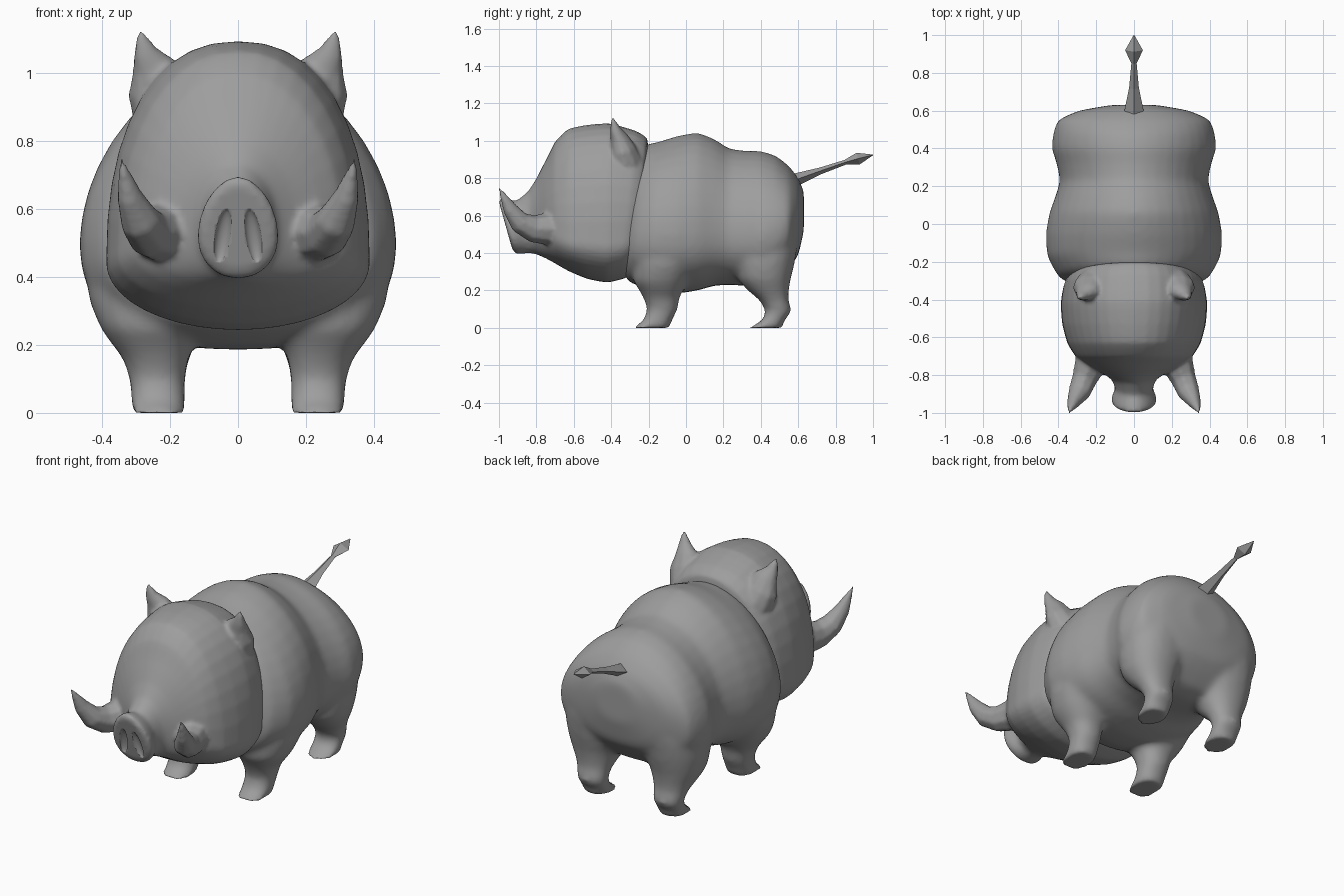
import bpy, bmesh, math
from mathutils import Vector, Matrix

if "Cube" in bpy.data.objects:
    bpy.data.objects.remove(bpy.data.objects["Cube"])

# Dark grey hide shared by every part
hide = bpy.data.materials.new("grey_hide")
hide.diffuse_color = (.34, .34, .34, 1)
hide.use_nodes = True
hide.node_tree.nodes["Principled BSDF"].inputs["Base Color"].default_value = hide.diffuse_color


def sgnpow(v, e):
    return math.copysign(abs(v) ** e, v)


def refine(st, steps=4):
    """In-between stations, halfway from straight chords to a Catmull-Rom curve."""
    out = []
    for k in range(len(st) - 1):
        quad = [st[max(k - 1, 0)], st[k], st[k + 1], st[min(k + 2, len(st) - 1)]]
        for j in range(steps):
            t = j / steps
            out.append(tuple(
                .25 * (2 * b + (c - a) * t + (2 * a - 5 * b + 4 * c - d) * t * t + (3 * b - a - 3 * c + d) * t ** 3)
                + .5 * (b + (c - b) * t) for a, b, c, d in zip(*quad)))
    return out + [st[-1]]


def loft(bm, rings):
    """Skin a list of equal-length point rings and cap both ends."""
    vs = [[bm.verts.new(p) for p in r] for r in rings]
    n = len(vs[0])
    for a, b in zip(vs, vs[1:]):
        for i in range(n):
            j = (i + 1) % n
            bm.faces.new((a[i], a[j], b[j], b[i]))
    bm.faces.new(vs[0])
    bm.faces.new(vs[-1])


def cross_section(y, top, bottom, mid, w, lean=0.0, up=1.87, low=2.4, n=40):
    """Upright egg-shaped ring; lean pushes the upper part forward."""
    pts = []
    for i in range(n):
        a = 2 * math.pi * i / n
        c, s = math.cos(a), math.sin(a)
        e = 2 / (up if s > 0 else low)
        h = top - mid if s > 0 else mid - bottom
        z = mid + sgnpow(s, e) * h
        pts.append(Vector((w * sgnpow(c, e), y - lean * (z - mid), z)))
    return pts


def leg_section(z, x0, x1, y0, y1, side, n=20):
    """Level oval ring given by its x and y limits."""
    cx, cy, rx, ry = (x0 + x1) / 2, (y0 + y1) / 2, (x1 - x0) / 2, (y1 - y0) / 2
    return [Vector((side * (cx + rx * sgnpow(math.cos(t), .9)), cy + ry * sgnpow(math.sin(t), .9), z))
            for t in (2 * math.pi * i / n for i in range(n))]


def tube(bm, stations, n, up=Vector((0, 0, 1)), side=1):
    """Tapered horn: stations are (x, y, z, half width, half height)."""
    pts = [Vector(s[:3]) for s in stations]
    rings = []
    for k, s in enumerate(stations):
        d = (pts[min(k + 1, len(pts) - 1)] - pts[max(k - 1, 0)]).normalized()
        u = d.cross(up).normalized()
        v = u.cross(d)
        ring = []
        for i in range(n):
            a = 2 * math.pi * i / n
            p = pts[k] + u * s[3] * math.cos(a) + v * s[4] * math.sin(a)
            ring.append(Vector((side * p.x, p.y, p.z)))
        rings.append(ring)
    loft(bm, rings)


def finish(bm, name, smooth=True):
    bmesh.ops.recalc_face_normals(bm, faces=bm.faces)
    for f in bm.faces:
        f.smooth = smooth
    me = bpy.data.meshes.new(name)
    bm.to_mesh(me)
    bm.free()
    me.materials.append(hide)
    ob = bpy.data.objects.new(name, me)
    bpy.context.scene.collection.objects.link(ob)
    return ob


def fuse(ob, voxel, passes):
    """Merge overlapping shells into one softly blended skin."""
    m = ob.modifiers.new("fuse", 'REMESH')
    m.mode = 'VOXEL'
    m.voxel_size = voxel
    m.use_smooth_shade = True
    m = ob.modifiers.new("soften", 'SMOOTH')
    m.factor = .5
    m.iterations = passes


# Body barrel with four flared legs, fused into one skin
bm = bmesh.new()
loft(bm, [cross_section(*r) for r in refine((
    (-.32, .93, .33, .52, .32, -.13), (-.275, .98, .25, .51, .40, -.13), (-.17, .995, .20, .5, .458, -.05),
    (-.05, 1.025, .185, .5, .466, 0), (.06, 1.043, .20, .5, .447, 0), (.15, 1.01, .225, .5, .415, 0),
    (.23, .96, .23, .5, .393, 0), (.32, .947, .225, .5, .41, 0), (.40, .945, .225, .5, .435, 0),
    (.48, .92, .25, .52, .427, 0), (.55, .865, .32, .55, .40, 0), (.60, .80, .39, .6, .29, 0),
    (.63, .73, .52, .63, .12, 0)))])
front = ((0, .155, .315, -.287, -.083), (.04, .155, .315, -.23, -.075), (.10, .155, .32, -.208, -.045),
         (.16, .145, .34, -.228, -.035), (.20, .13, .37, -.25, -.015), (.25, .11, .405, -.28, .01),
         (.34, .10, .44, -.28, .05), (.48, .12, .445, -.26, .06), (.62, .15, .38, -.23, .03))
back = ((0, .155, .315, .333, .517), (.04, .155, .315, .405, .527), (.09, .155, .318, .425, .564),
        (.15, .145, .335, .39, .548), (.20, .125, .36, .33, .55), (.26, .10, .39, .28, .56),
        (.35, .06, .41, .26, .582), (.48, .06, .41, .27, .60), (.66, .06, .35, .29, .57))
for side in (1, -1):
    for leg in (front, back):
        loft(bm, [leg_section(*r, side) for r in refine(leg, 3)])
fuse(finish(bm, "body_and_legs"), .016, 10)

# Head running forward into a leaning snout disc, with ears and tusks blended in
bm = bmesh.new()
loft(bm, [cross_section(*r) for r in refine((
    (-.25, .965, .33, .56, .28, -.12, 2.1, 2.0), (-.275, 1.015, .28, .47, .345, -.12, 2.2, 2.0),
    (-.325, 1.052, .26, .45, .372, -.1, 2.3, 2.0), (-.42, 1.093, .243, .44, .388, -.02, 2.3, 2.0),
    (-.53, 1.085, .263, .45, .38, 0, 2.2, 2.0), (-.63, 1.063, .305, .46, .353, 0, 2.15, 2.0),
    (-.70, .995, .345, .49, .31, 0, 2.1, 2.1), (-.745, .905, .37, .51, .25, 0, 2.1, 2.2),
    (-.785, .80, .385, .52, .175, .05, 2, 2.2), (-.82, .73, .395, .53, .12, .12, 2, 2.2),
    (-.87, .68, .40, .53, .1, .25, 2, 2.2), (-.915, .692, .397, .52, .117, .28, 1.85, 2.1),
    (-.945, .694, .397, .52, .118, .28, 1.85, 2.1), (-.957, .67, .425, .52, .098, .28, 1.85, 2.1)), 3)])
for side in (1, -1):
    tube(bm, [(.185, -.31, .83, .10, .10), (.212, -.325, .90, .105, .09), (.238, -.34, .96, .09, .07),
              (.250, -.36, 1.02, .064, .048), (.273, -.378, 1.06, .037, .03),
              (.289, -.394, 1.122, .008, .008)], 10, Vector((0, -1, 0)), side)
    tube(bm, [(.19, -.64, .54, .12, .12), (.225, -.73, .53, .09, .092), (.262, -.82, .53, .068, .074),
              (.289, -.89, .565, .06, .06), (.318, -.94, .635, .038, .042),
              (.346, -1.0, .75, .006, .006)], 8, side=side)
head = finish(bm, "head_with_ears_and_tusks")
fuse(head, .011, 4)

# Nostril hollows
bm = bmesh.new()
for side in (1, -1):
    bmesh.ops.create_uvsphere(bm, u_segments=16, v_segments=10, radius=1, matrix=(
        Matrix.Translation((side * .045, -.962, .52)) @ Matrix.Rotation(math.atan(.28), 4, 'X')
        @ Matrix.Rotation(side * -.15, 4, 'Y') @ Matrix.Diagonal((.024, .022, .085, 1))))
cutter = finish(bm, "nostril_cutter")
cutter.hide_render = True
cutter.hide_viewport = True
m = head.modifiers.new("nostrils", 'BOOLEAN')
m.operation = 'DIFFERENCE'
m.object = cutter

# Four-sided tail with a diamond tuft
bm = bmesh.new()
tube(bm, [(0, .58, .79, .055, .035), (0, .72, .84, .026, .018), (0, .85, .885, .014, .013),
          (0, .92, .905, .047, .032), (0, 1.0, .925, .002, .002)], 4)
finish(bm, "tail", False)
